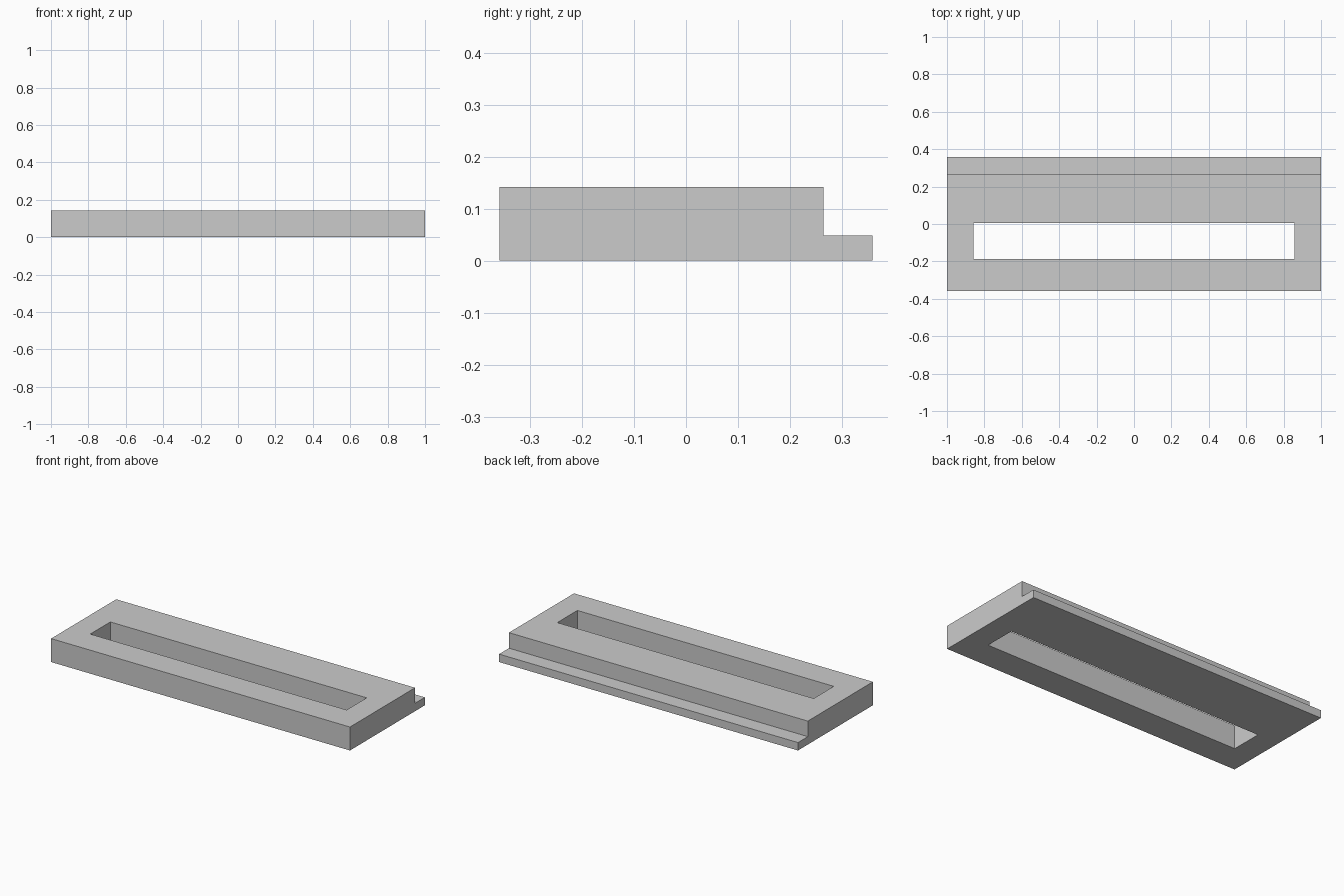
import bpy
import bmesh

cube = bpy.data.objects.get("Cube")
if cube:
    bpy.data.objects.remove(cube, do_unlink=True)

# Plain grey material
grey = bpy.data.materials.new("plain grey")
grey.use_nodes = True
colour = (0.6, 0.6, 0.6, 1)
grey.diffuse_color = colour
grey.node_tree.nodes["Principled BSDF"].inputs["Base Color"].default_value = colour


def make_object(name, bm):
    bmesh.ops.recalc_face_normals(bm, faces=bm.faces)
    mesh = bpy.data.meshes.new(name)
    bm.to_mesh(mesh)
    bm.free()
    mesh.materials.append(grey)
    obj = bpy.data.objects.new(name, mesh)
    bpy.context.collection.objects.link(obj)
    return obj


def extrude_profile(name, points, half_width):
    """Extrude a (y, z) outline along x."""
    bm = bmesh.new()
    face = bm.faces.new([bm.verts.new((-half_width, y, z)) for y, z in points])
    result = bmesh.ops.extrude_face_region(bm, geom=[face])
    moved = [v for v in result["geom"] if isinstance(v, bmesh.types.BMVert)]
    bmesh.ops.translate(bm, verts=moved, vec=(2 * half_width, 0, 0))
    return make_object(name, bm)


# Slab with a low ledge along its back edge
front, back, step = -0.358, 0.358, 0.264
height, ledge = 0.142, 0.048
plate = extrude_profile("slotted_plate", [
    (front, 0), (back, 0), (back, ledge),
    (step, ledge), (step, height), (front, height)], 1.0)

# Long slot cut right through the slab
cutter = extrude_profile("slot_cutter", [
    (-0.187, -0.1), (0.005, -0.1), (0.005, 0.3), (-0.187, 0.3)], 0.858)
cutter.hide_render = True
cutter.hide_viewport = True
cutter.display_type = "WIRE"
cut = plate.modifiers.new("slot", "BOOLEAN")
cut.operation = "DIFFERENCE"
cut.solver = "EXACT"
cut.object = cutter
